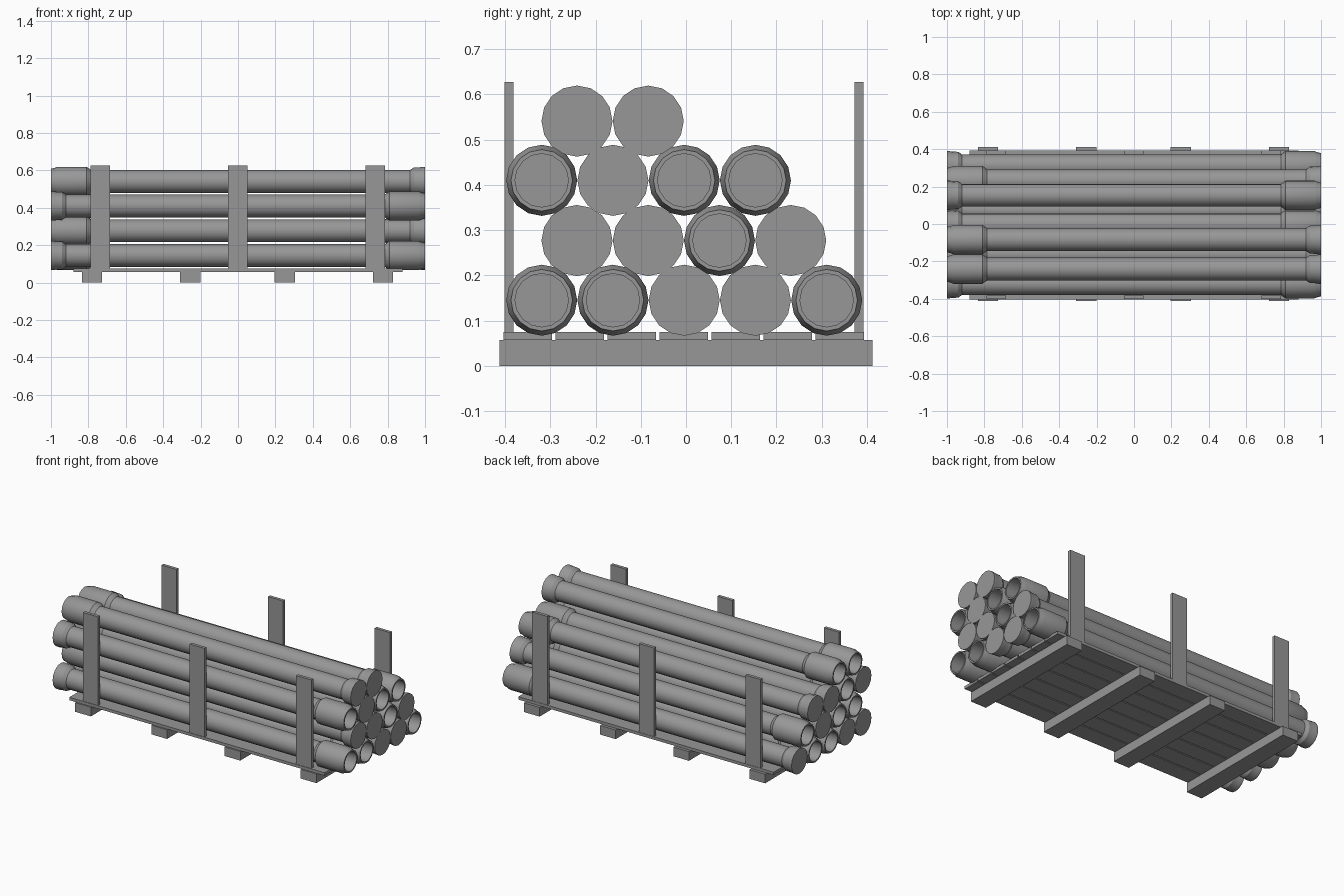
import bpy, bmesh, math

if "Cube" in bpy.data.objects:
    bpy.data.objects.remove(bpy.data.objects["Cube"])

SIDES = 16
GREY = bpy.data.materials.new("dark_grey")
GREY.diffuse_color = (0.31, 0.31, 0.31, 1)
GREY.use_nodes = True
GREY.node_tree.nodes["Principled BSDF"].inputs["Base Color"].default_value = GREY.diffuse_color


def box(name, x0, x1, y0, y1, z0, z1):
    bm = bmesh.new()
    bmesh.ops.create_cube(bm, size=1)
    for v in bm.verts:
        v.co = ((x0 + x1) / 2 + v.co.x * (x1 - x0),
                (y0 + y1) / 2 + v.co.y * (y1 - y0),
                (z0 + z1) / 2 + v.co.z * (z1 - z0))
    me = bpy.data.meshes.new(name)
    bm.to_mesh(me)
    bm.free()
    me.materials.append(GREY)
    ob = bpy.data.objects.new(name, me)
    bpy.context.collection.objects.link(ob)
    return ob


def pipe_mesh():
    # lathe profile (x, radius): flat closed collar at -x, open socket at +x
    profile = [(-1, 0.0785), (-0.985, 0.0785), (-0.975, 0.076), (-0.94, 0.075),
               (-0.92, 0.061), (0.785, 0.061), (0.81, 0.0785), (0.965, 0.0785),
               (0.982, 0.072), (1, 0.068), (1, 0.059), (0.84, 0.059)]
    bm = bmesh.new()
    rings = []
    for x, r in profile:
        rings.append([bm.verts.new((x, r * math.cos(2 * math.pi * i / SIDES),
                                    r * math.sin(2 * math.pi * i / SIDES)))
                      for i in range(SIDES)])
    for a, b in zip(rings, rings[1:]):
        for i in range(SIDES):
            j = (i + 1) % SIDES
            bm.faces.new((a[i], a[j], b[j], b[i]))
    bm.faces.new(rings[0])
    bm.faces.new(rings[-1])
    bmesh.ops.recalc_face_normals(bm, faces=bm.faces)
    # smooth walls, crisp rims
    for f in bm.faces:
        f.smooth = True
    for e in bm.edges:
        e.smooth = e.calc_face_angle(0) < math.radians(30)
    me = bpy.data.meshes.new("pipe")
    bm.to_mesh(me)
    bm.free()
    me.materials.append(GREY)
    return me


# Pallet bearers
for x in (-0.78, -0.255, 0.25, 0.775):
    box("bearer", x - 0.054, x + 0.054, -0.412, 0.412, 0, 0.057)

# Deck planks
for i in range(7):
    y = -0.35 + i * 0.115
    box("deck_plank", -0.88, 0.88, y - 0.054, y + 0.054, 0.057, 0.075)

# Side stakes
for x in (-0.736, -0.002, 0.734):
    for y in (-0.391, 0.382):
        box("side_stake", x - 0.052, x + 0.052, y - 0.01, y + 0.01, 0.073, 0.627)

# Stacked pipes: (z, first y, socket direction per pipe)
rows = [(0.145, -0.319, (1, 1, -1, -1, 1)),
        (0.277, -0.241, (-1, -1, 1, -1)),
        (0.410, -0.319, (1, -1, 1, 1)),
        (0.541, -0.241, (-1, -1))]
mesh = pipe_mesh()
for z, y0, dirs in rows:
    for i, d in enumerate(dirs):
        ob = bpy.data.objects.new("pipe", mesh)
        bpy.context.collection.objects.link(ob)
        ob.location = (0, y0 + i * 0.1575, z)
        ob.rotation_euler.z = 0 if d > 0 else math.pi
